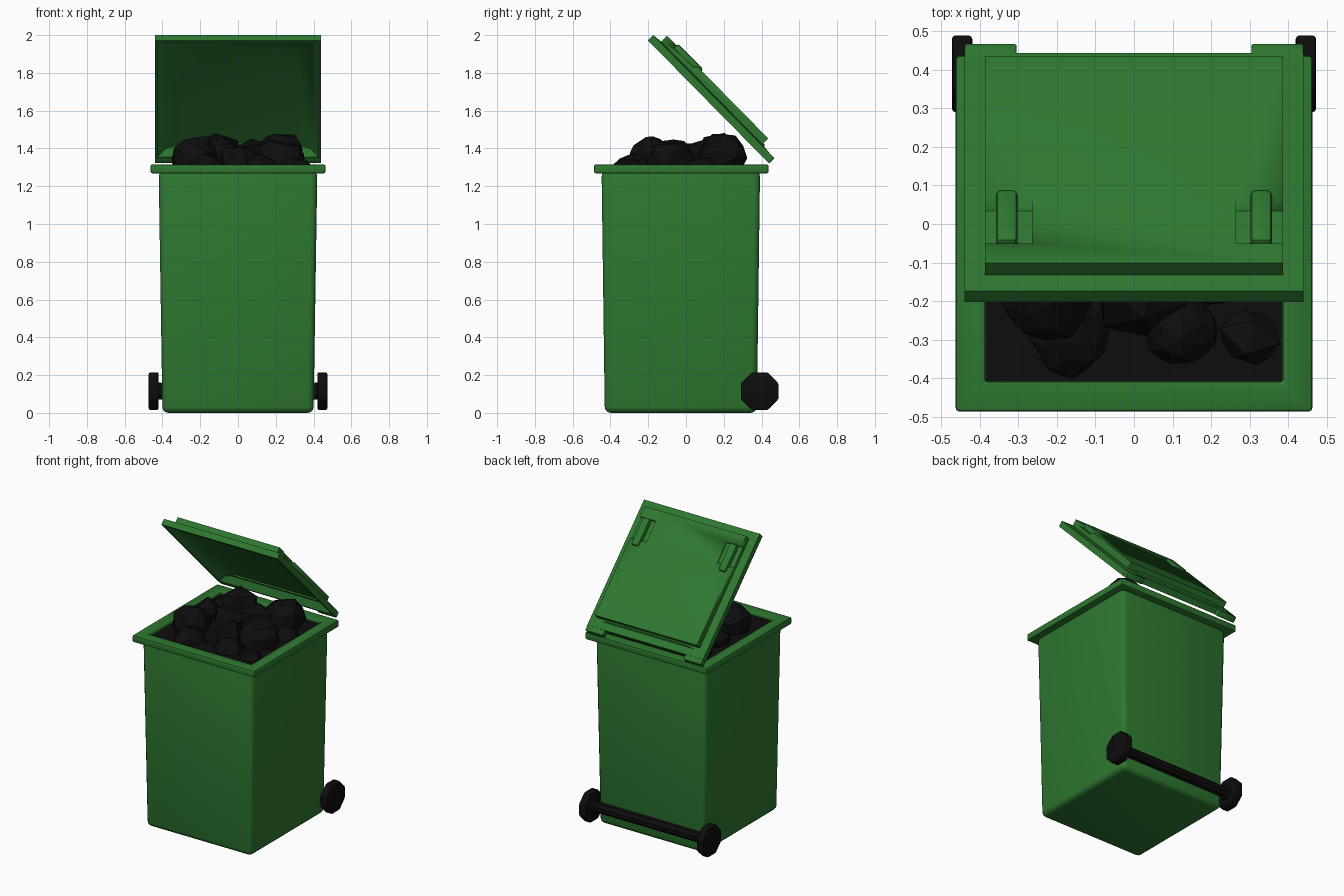
import bpy, bmesh, math, random
from mathutils import Matrix, Vector

random.seed(4)
if "Cube" in bpy.data.objects:
    bpy.data.objects.remove(bpy.data.objects["Cube"])


def material(name, rgb):
    m = bpy.data.materials.new(name)
    m.use_nodes = True
    m.diffuse_color = (*rgb, 1)
    m.node_tree.nodes["Principled BSDF"].inputs["Base Color"].default_value = (*rgb, 1)
    return m


GREEN = material("bin green", (0.027, 0.185, 0.03))
BLACK = material("matt black", (0.004, 0.004, 0.004))


def finish(name, bm, mat, matrix=None, bevel=0, segments=2, smooth=35):
    bmesh.ops.recalc_face_normals(bm, faces=bm.faces)
    if matrix:
        bm.transform(matrix)
    mesh = bpy.data.meshes.new(name)
    bm.to_mesh(mesh)
    bm.free()
    ob = bpy.data.objects.new(name, mesh)
    bpy.context.collection.objects.link(ob)
    mesh.materials.append(mat)
    bpy.ops.object.select_all(action="DESELECT")
    ob.select_set(True)
    bpy.context.view_layer.objects.active = ob
    if bevel:
        mod = ob.modifiers.new("Bevel", "BEVEL")
        mod.width, mod.segments = bevel, segments
        bpy.ops.object.modifier_apply(modifier=mod.name)
    if smooth:
        bpy.ops.object.shade_smooth_by_angle(angle=math.radians(smooth))
    return ob


def loft(rings, closed=False):
    """Skin rectangles given as (x0, x1, y0, y1, z); cap the ends or join them."""
    bm = bmesh.new()
    loops = [[bm.verts.new(p) for p in ((a, c, z), (b, c, z), (b, d, z), (a, d, z))]
             for a, b, c, d, z in rings]
    pairs = list(zip(loops, loops[1:]))
    if closed:
        pairs.append((loops[-1], loops[0]))
    else:
        bm.faces.new(loops[0])
        bm.faces.new(loops[-1])
    for lo, hi in pairs:
        for i in range(4):
            j = (i + 1) % 4
            bm.faces.new((lo[i], lo[j], hi[j], hi[i]))
    return bm


def box(x0, x1, y0, y1, z0, z1):
    return loft([(x0, x1, y0, y1, z0), (x0, x1, y0, y1, z1)])


# Tapered body
finish("body", loft([(-0.40, 0.40, -0.43, 0.375, 0), (-0.42, 0.42, -0.447, 0.392, 1.285)]),
       GREEN, bevel=0.032, segments=3, smooth=40)

# Rim ring around the opening
outer = (-0.463, 0.463, -0.487, 0.437)
inner = (-0.387, 0.387, -0.41, 0.362)
finish("rim", loft([(*outer, 1.268), (*outer, 1.315), (*inner, 1.315), (*inner, 1.268)], True),
       GREEN, bevel=0.009)

# Contents: dark bed and heaped chunks
finish("rubbish_bed", box(-0.386, 0.386, -0.409, 0.361, 1.26, 1.292), BLACK, smooth=0)
chunks = [(-0.10, 0.17, 1.37, 0.13), (0.22, 0.19, 1.36, 0.13), (0.08, 0.09, 1.34, 0.13),
          (-0.22, -0.18, 1.34, 0.13), (0.02, -0.17, 1.30, 0.14), (0.22, -0.08, 1.32, 0.13),
          (0.30, -0.29, 1.27, 0.09), (-0.17, -0.29, 1.26, 0.11), (-0.26, 0.04, 1.31, 0.11),
          (0.12, -0.27, 1.27, 0.10), (-0.06, 0.0, 1.33, 0.12), (0.31, 0.08, 1.28, 0.08),
          (-0.26, 0.22, 1.29, 0.10)]
for i, (x, y, z, r) in enumerate(chunks):
    bm = bmesh.new()
    bmesh.ops.create_icosphere(bm, subdivisions=1 + i % 2, radius=r)
    for v in bm.verts:
        v.co *= random.uniform(0.88, 1.08)
    turn = Matrix.Rotation(random.uniform(0, math.tau), 4, Vector((1, i % 3, 1)))
    finish(f"rubbish_chunk_{i + 1}", bm, BLACK, Matrix.Translation((x, y, z)) @ turn, smooth=0)

# Lid frame: local y runs up the open lid, local z is its outward side
tilt = math.atan2(0.655, 0.645)
up = Vector((0, -math.cos(tilt), math.sin(tilt)))
out = Vector((0, math.sin(tilt), math.cos(tilt)))
LID = Matrix.Translation((0, 0.44, 1.32)) @ Matrix(
    (Vector((-1, 0, 0)), up, out)).transposed().to_4x4()


def sym(hx, y0, y1, z):
    return (-hx, hx, y0, y1, z)


# Hollow lid: cavity ceiling, underside lip, outer edge, raised panel
lid = finish("lid", loft([sym(0.305, 0.09, 0.79, 0.055), sym(0.385, 0.075, 0.86, 0.035),
                          sym(0.425, 0.05, 0.895, 0), sym(0.44, 0.035, 0.915, 0),
                          sym(0.44, 0.035, 0.915, 0.04), sym(0.387, 0.098, 0.862, 0.046),
                          sym(0.387, 0.098, 0.862, 0.09)]), GREEN, LID, smooth=30)

# Grip recesses cut in the panel, with grips and hinge tabs on each side
for side, word in ((-1, "left"), (1, "right")):
    def span(a, b):
        return sorted((side * a, side * b))

    cutter = finish("recess_cutter", loft([(*span(0.265, 0.41), 0.65, 0.79, 0.07),
                                           (*span(0.265, 0.41), 0.61, 0.79, 0.11)]), GREEN, LID)
    cutter.hide_render = True
    bpy.context.view_layer.objects.active = lid
    cut = lid.modifiers.new("Recess", "BOOLEAN")
    cut.operation, cut.solver, cut.object = "DIFFERENCE", "EXACT", cutter
    bpy.ops.object.modifier_apply(modifier=cut.name)
    bpy.data.objects.remove(cutter)

    finish(f"{word}_grip", box(*span(0.303, 0.358), 0.60, 0.79, 0.062, 0.102), GREEN, LID,
           bevel=0.012)
    finish(f"{word}_hinge_tab", box(*span(0.305, 0.44), 0, 0.036, 0, 0.04), GREEN, LID,
           bevel=0.004)


# Wheels, hubs and axle: eight-sided cylinders along x
def cylinder(name, x0, x1, r, bevel=0):
    bm = bmesh.new()
    r /= math.cos(math.pi / 8)
    bmesh.ops.create_cone(bm, cap_ends=True, segments=8, radius1=r, radius2=r, depth=x1 - x0)
    place = (Matrix.Translation(((x0 + x1) / 2, 0.39, 0.115))
             @ Matrix.Rotation(math.pi / 2, 4, "Y") @ Matrix.Rotation(math.pi / 8, 4, "Z"))
    finish(name, bm, BLACK, place, bevel, smooth=30)


cylinder("axle", -0.43, 0.43, 0.032)
for side, word in ((-1, "right"), (1, "left")):
    cylinder(f"{word}_wheel", *sorted((side * 0.42, side * 0.473)), 0.1, 0.01)
    cylinder(f"{word}_hub", *sorted((side * 0.40, side * 0.425)), 0.045, 0.005)
